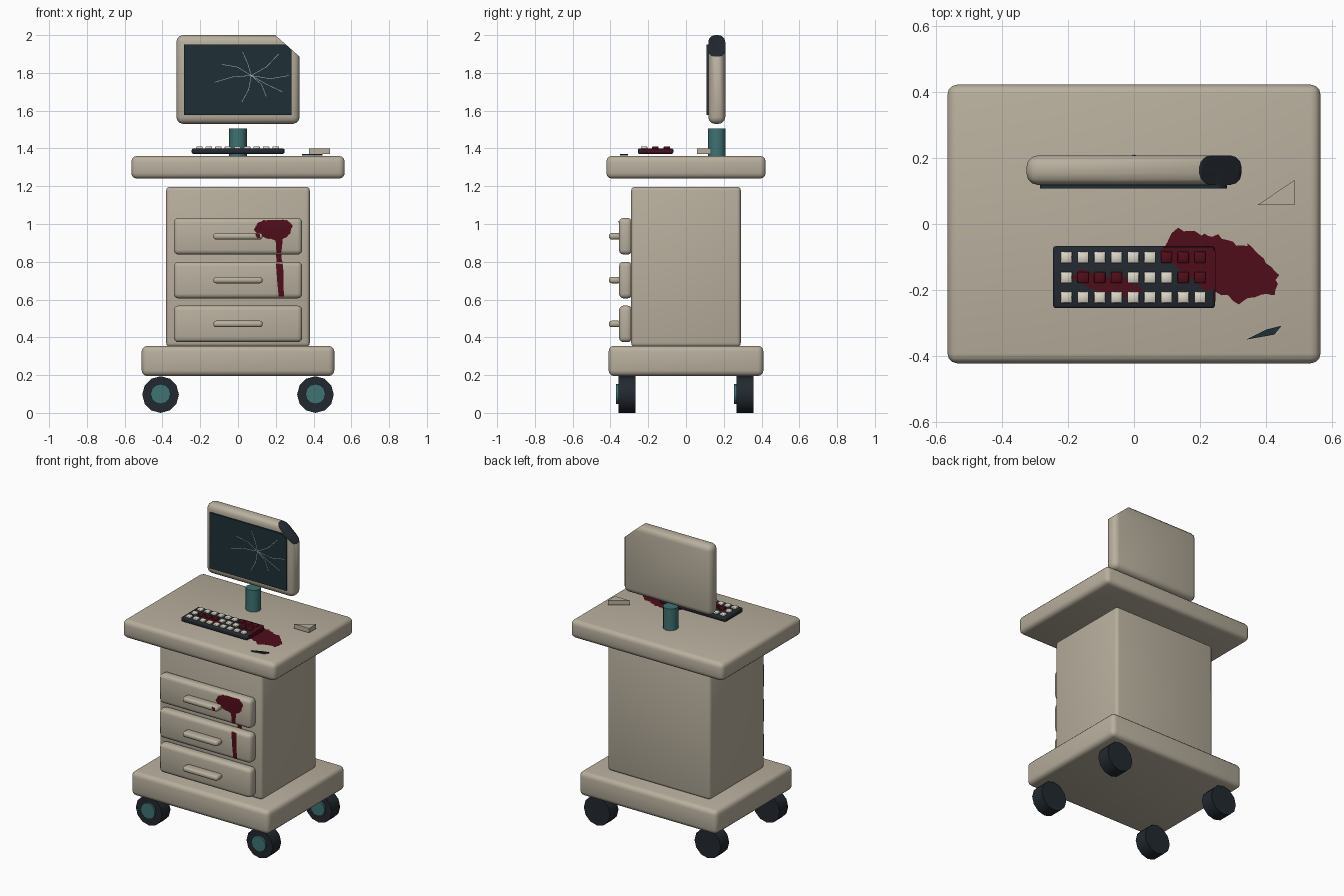
import bpy, bmesh, math, random
from mathutils import Vector, Matrix

if "Cube" in bpy.data.objects:
    bpy.data.objects.remove(bpy.data.objects["Cube"])

random.seed(4)


def colour(name, r, g, b):
    m = bpy.data.materials.new(name)
    m.diffuse_color = (r, g, b, 1)
    m.use_nodes = True
    m.node_tree.nodes["Principled BSDF"].inputs["Base Color"].default_value = m.diffuse_color
    return m


BEIGE = colour("beige", 0.48, 0.43, 0.34)
DARK = colour("dark", 0.016, 0.022, 0.03)
GLASS = colour("glass", 0.013, 0.03, 0.038)
TEAL = colour("teal", 0.05, 0.17, 0.17)
KEY = colour("key", 0.72, 0.68, 0.58)
BLOOD = colour("blood", 0.08, 0.004, 0.01)
CRACK = colour("crack", 0.35, 0.38, 0.38)


def finish(name, bm, *mats):
    for f in bm.faces:
        f.smooth = True
    me = bpy.data.meshes.new(name)
    bm.to_mesh(me)
    bm.free()
    me.set_sharp_from_angle(angle=math.radians(50))
    for m in mats:
        me.materials.append(m)
    ob = bpy.data.objects.new(name, me)
    bpy.context.collection.objects.link(ob)
    return ob


def box(name, lo, hi, bevel, mat, segs=3, cut=None):
    lo, hi = Vector(lo), Vector(hi)
    bm = bmesh.new()
    bmesh.ops.create_cube(bm, size=1)
    bmesh.ops.scale(bm, vec=hi - lo, verts=bm.verts)
    bmesh.ops.translate(bm, vec=(lo + hi) / 2, verts=bm.verts)
    if bevel:
        bmesh.ops.bevel(bm, geom=bm.edges[:], offset=bevel, segments=segs,
                        profile=0.5, affect='EDGES', clamp_overlap=True)
    if cut:  # slice off a corner and close it with a dark face
        bmesh.ops.bisect_plane(bm, geom=bm.verts[:] + bm.edges[:] + bm.faces[:],
                               plane_co=cut[0], plane_no=cut[1], clear_outer=True)
        rim = [e for e in bm.edges if e.is_boundary]
        for f in bmesh.ops.holes_fill(bm, edges=rim)["faces"]:
            f.material_index = 1
        bmesh.ops.recalc_face_normals(bm, faces=bm.faces[:])
    return finish(name, bm, mat, DARK)


def cylinder(name, centre, radius, depth, axis, mat, sides=12, bevel=0):
    bm = bmesh.new()
    bmesh.ops.create_cone(bm, cap_ends=True, segments=sides, radius1=radius,
                          radius2=radius, depth=depth)
    if axis == 'Y':
        bmesh.ops.rotate(bm, matrix=Matrix.Rotation(math.pi / 2, 3, 'X'), verts=bm.verts)
    bmesh.ops.translate(bm, vec=centre, verts=bm.verts)
    return finish(name, bm, mat)


def prism(name, pts, z0, z1, mat):
    bm = bmesh.new()
    f = bm.faces.new([bm.verts.new((x, y, z0)) for x, y in pts])
    ext = bmesh.ops.extrude_face_region(bm, geom=[f])["geom"]
    bmesh.ops.translate(bm, vec=(0, 0, z1 - z0),
                        verts=[v for v in ext if isinstance(v, bmesh.types.BMVert)])
    bmesh.ops.recalc_face_normals(bm, faces=bm.faces[:])
    return finish(name, bm, mat)


def stain(name, pts, level, upright=False, target=None, clips=(), jag=0.006):
    """Ragged flat patch, lying at z=level or standing at y=level."""
    ring = []
    for i, p in enumerate(pts):
        a, b = Vector(p), Vector(pts[(i + 1) % len(pts)])
        for k in range(4):
            ring.append(a.lerp(b, k / 4) + Vector((random.uniform(-jag, jag),
                                                   random.uniform(-jag, jag))))
    bm = bmesh.new()
    f = bm.faces.new([bm.verts.new((p.x, level, p.y) if upright else (p.x, p.y, level))
                      for p in ring])
    f.normal_update()
    if f.normal.dot(Vector((0, -1, 0) if upright else (0, 0, 1))) < 0:
        f.normal_flip()
    bmesh.ops.triangulate(bm, faces=bm.faces[:])
    for co, no in clips:
        bmesh.ops.bisect_plane(bm, geom=bm.verts[:] + bm.edges[:] + bm.faces[:],
                               plane_co=co, plane_no=no, clear_outer=True)
    if target:
        bmesh.ops.subdivide_edges(bm, edges=bm.edges[:], cuts=3, use_grid_fill=True)
    ob = finish(name, bm, BLOOD)
    if target:
        m = ob.modifiers.new("wrap", 'SHRINKWRAP')
        m.target, m.offset, m.wrap_mode = target, 0.003, 'ABOVE_SURFACE'
    return ob


# Cart body
box("base", (-0.51, -0.41, 0.195), (0.51, 0.41, 0.355), 0.03, BEIGE)
cabinet = box("cabinet", (-0.38, -0.29, 0.35), (0.38, 0.29, 1.197), 0.02, BEIGE)
box("tabletop", (-0.565, -0.422, 1.24), (0.565, 0.422, 1.36), 0.03, BEIGE)

# Drawers and handles
drawers = []
for i, z in enumerate((0.935, 0.703, 0.471)):
    drawers.append(box(f"drawer_{i}", (-0.34, -0.355, z - 0.097),
                       (0.34, -0.285, z + 0.097), 0.025, BEIGE))
    box(f"drawer_handle_{i}", (-0.13, -0.408, z - 0.017),
        (0.13, -0.345, z + 0.017), 0.014, BEIGE)

# Casters
for sx in (-1, 1):
    for sy in (-1, 1):
        x, y = sx * 0.41, sy * 0.312
        cylinder(f"wheel_{sx}_{sy}", (x, y, 0.097), 0.097, 0.09, 'Y', DARK)
        cylinder(f"wheel_hub_{sx}_{sy}", (x, y - 0.045, 0.1), 0.053, 0.025, 'Y', TEAL)

# Monitor with broken corner
cut = (Vector((0.197, 0, 2.0)), Vector((0.113, 0, 0.128)).normalized())
cylinder("monitor_post", (0, 0.163, 1.43), 0.047, 0.15, 'Z', TEAL)
box("monitor", (-0.326, 0.118, 1.53), (0.326, 0.208, 2.0), 0.036, BEIGE, cut=cut)
box("screen", (-0.285, 0.108, 1.577), (0.282, 0.125, 1.95), 0, GLASS, cut=cut)

# Cracks in the glass
hub = Vector((0.07, 1.786))
bm = bmesh.new()
for tip in ((-0.125, 1.75), (-0.085, 1.845), (0.025, 1.91), (0.215, 1.9),
            (0.27, 1.786), (0.235, 1.70), (0.15, 1.675), (0.02, 1.645)):
    d = Vector(tip) - hub
    side = Vector((-d.y, d.x)).normalized()
    path = [hub, hub + d * 0.5 + side * random.uniform(-0.02, 0.02), Vector(tip)]
    for a, b in zip(path, path[1:]):
        quad = (a - side * 0.0015, b - side * 0.0015, b + side * 0.0015, a + side * 0.0015)
        bm.faces.new([bm.verts.new((p.x, 0.107, p.y)) for p in quad])
finish("screen_cracks", bm, CRACK)

# Keyboard and keys; soaked keys are red
box("keyboard", (-0.245, -0.255, 1.371), (0.245, -0.067, 1.4), 0.008, DARK, segs=2)
soaked = {(0, 7), (0, 8), (0, 6), (1, 1), (1, 2), (1, 3), (1, 7), (1, 8)}
for r, y in enumerate((-0.101, -0.162, -0.222)):
    for c in range(9):
        x = -0.205 + c * 0.0506
        box(f"key_{r}_{c}", (x - 0.017, y - 0.017, 1.395), (x + 0.017, y + 0.017, 1.41),
            0.002, BLOOD if (r, c) in soaked else KEY, segs=1)

# Spilled blood on the tabletop and keyboard
spill = [(0.08, -0.085), (0.13, -0.015), (0.2, -0.03), (0.25, -0.035), (0.31, -0.065),
         (0.35, -0.06), (0.4, -0.115), (0.435, -0.15), (0.43, -0.215), (0.37, -0.22),
         (0.32, -0.24), (0.25, -0.2), (0.21, -0.2), (0.18, -0.165), (0.13, -0.13)]
stain("table_spill", spill, 1.363)
stain("keyboard_spill", spill, 1.402,
      clips=[((0.243, 0, 0), (1, 0, 0)), ((0, -0.069, 0), (0, 1, 0))])
stain("keyboard_smear", [(-0.19, -0.16), (-0.16, -0.142), (-0.1, -0.155), (-0.03, -0.16),
                         (0.03, -0.2), (0.0, -0.22), (-0.08, -0.218), (-0.13, -0.2)], 1.402)
box("keyboard_side_blood", (0.24, -0.235, 1.375), (0.2465, -0.08, 1.398), 0, BLOOD)

# Blood running down the drawers
splat = [(0.085, 0.97), (0.1, 1.005), (0.15, 1.022), (0.21, 1.024), (0.26, 1.022), (0.288, 0.99),
         (0.28, 0.95), (0.25, 0.925), (0.2, 0.915), (0.15, 0.925), (0.11, 0.935)]
stain("drawer_splat", splat, -0.36, True, drawers[0])
stain("handle_blood", [(0.09, 0.946), (0.115, 0.947), (0.118, 0.925), (0.1, 0.924)],
      -0.41, True, jag=0.002)
stain("drip_top", [(0.198, 0.93), (0.238, 0.93), (0.226, 0.84), (0.204, 0.84)],
      -0.36, True, drawers[0], jag=0.002)
stain("drip_gap", [(0.204, 0.85), (0.228, 0.85), (0.234, 0.79), (0.204, 0.79)],
      -0.293, True, jag=0.002)
stain("drip_middle", [(0.2, 0.798), (0.236, 0.798), (0.245, 0.608), (0.217, 0.608)],
      -0.36, True, drawers[1], jag=0.002)

# Debris: snapped monitor corner and glass shard
prism("broken_corner", [(0.375, 0.058), (0.486, 0.058), (0.486, 0.133)], 1.37, 1.4, BEIGE)
prism("glass_shard", [(0.34, -0.35), (0.425, -0.335), (0.447, -0.308), (0.4, -0.32)],
      1.362, 1.37, GLASS)
